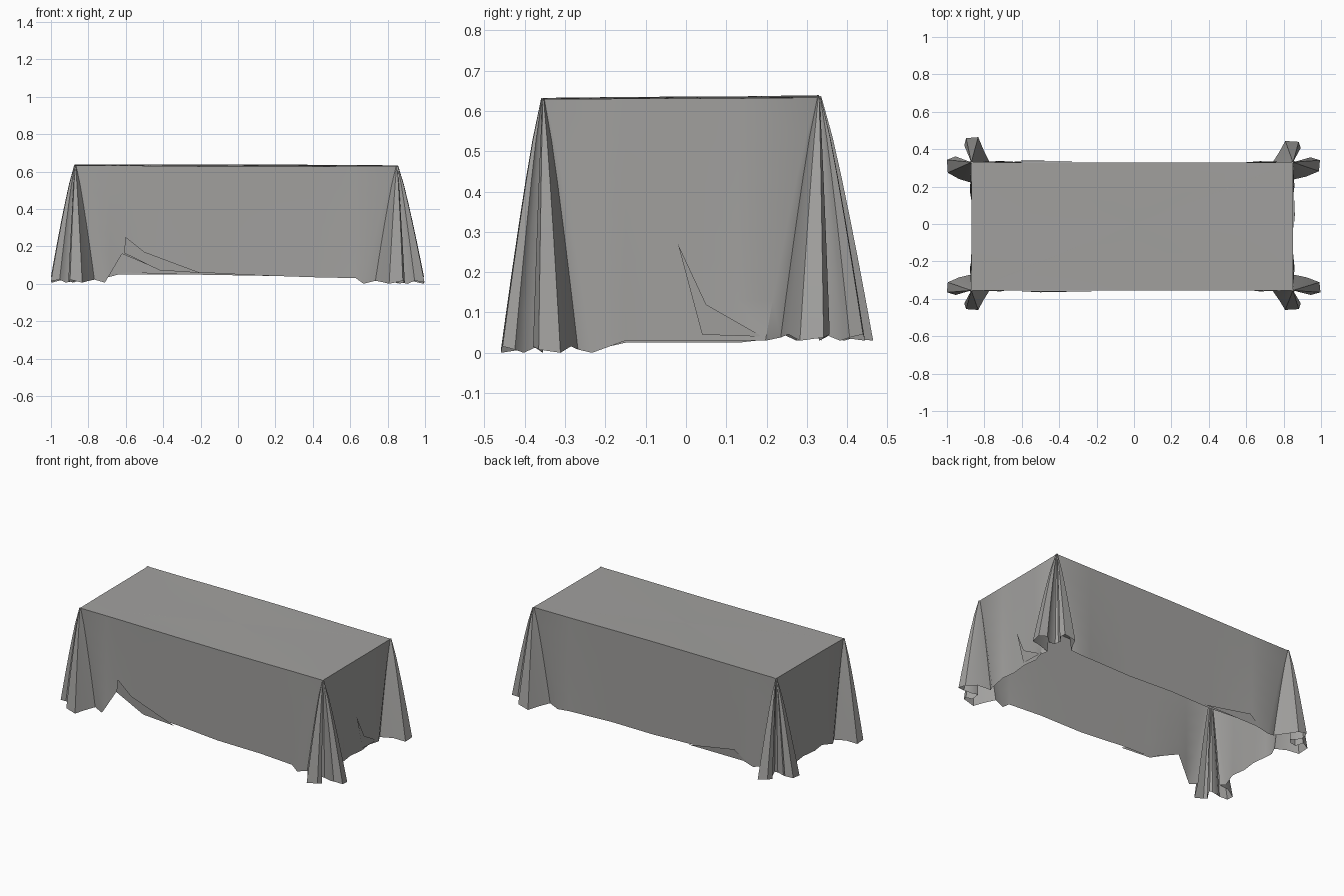
import bpy
import bmesh
import math
from mathutils import Vector

cube = bpy.data.objects.get("Cube")
if cube:
    bpy.data.objects.remove(cube, do_unlink=True)

grey = bpy.data.materials.new("grey_cloth")
grey.use_nodes = True
colour = (0.36, 0.355, 0.345, 1)
grey.diffuse_color = colour
grey.node_tree.nodes["Principled BSDF"].inputs["Base Color"].default_value = colour

LEFT, RIGHT, FRONT, BACK = -0.87, 0.85, -0.355, 0.33

# Hanging pleats of one corner at the hem, outward from the corner
PLEATS = [(0.008, -0.14), (-0.01, -0.10), (0.07, -0.08), (0.135, -0.05),
          (0.14, 0.012), (0.09, 0.028), (0.055, 0.0), (0.012, 0.0),
          (0.0, 0.014), (0.012, 0.055), (0.04, 0.08), (0.03, 0.115),
          (-0.04, 0.12), (-0.07, 0.06), (-0.11, -0.008), (-0.17, 0.006)]


def top_z(x, y):
    """Slightly uneven table top."""
    return 0.633 + 0.012 * y - 0.002 * x + 0.002 * math.sin(4 * x + 5 * y)


def corner(x, y, su, sv, hem):
    """Stations (top, bottom, hem height) around one corner, anticlockwise."""
    sx, sy = math.copysign(1, x), math.copysign(1, y)
    stations = []
    for i, (u, v) in enumerate(PLEATS):
        offset = Vector((sx * u * su, sy * v * sv))
        c = Vector((x, y))
        stations.append((c + offset * 0.04, c + offset, hem + 0.008 * (i % 3)))
    return stations if sx * sy > 0 else stations[::-1]


def wall(points, inward):
    """Stations along a straight side; every second one sways inward."""
    stations = []
    for i, (x, y, hem) in enumerate(points):
        p = Vector((x, y))
        stations.append((p, p + Vector(inward) * 0.012 * (i % 2), hem))
    return stations


back_hem = [(0.6, 0.035), (0.3, 0.04), (0, 0.045), (-0.3, 0.05), (-0.6, 0.06)]
front_hem = [(-0.685, 0.05), (-0.62, 0.16), (-0.42, 0.075), (-0.2, 0.06),
             (0.1, 0.045), (0.4, 0.035), (0.63, 0.03)]
side_y = [-0.15, -0.06, 0.04, 0.13]

stations = (
    corner(RIGHT, BACK, 1.03, 0.95, 0.03)
    + wall([(x, BACK, z) for x, z in back_hem], (0, -1))
    + corner(LEFT, BACK, 0.93, 1.12, 0.03)
    + wall([(LEFT, y, 0.025) for y in reversed(side_y)], (1, 0))
    + corner(LEFT, FRONT, 0.93, 0.87, 0.006)
    + wall([(x, FRONT, z) for x, z in front_hem], (0, 1))
    + corner(RIGHT, FRONT, 1.05, 0.87, 0.0)
    + wall([(RIGHT, y, 0.03) for y in side_y], (-1, 0)))


def finish(bm, name):
    mesh = bpy.data.meshes.new(name)
    bm.to_mesh(mesh)
    bm.free()
    mesh.materials.append(grey)
    obj = bpy.data.objects.new(name, mesh)
    bpy.context.collection.objects.link(obj)
    bpy.ops.object.select_all(action="DESELECT")
    obj.select_set(True)
    bpy.context.view_layer.objects.active = obj
    bpy.ops.object.shade_smooth_by_angle(angle=math.radians(40))
    return obj


# Draped cloth: the sides are lofted from table edge to hem
bm = bmesh.new()
rings = []
LEVELS = 6
for k in range(LEVELS + 1):
    t = k / LEVELS
    ring = []
    for top, bottom, hem in stations:
        p = top.lerp(bottom, t ** 0.85)
        z = top_z(*top) * (1 - t) + hem * t
        ring.append(bm.verts.new((p.x, p.y, z)))
    rings.append(ring)

# Cloth top: shrinking rings around the middle
inner = []
for scale in (0.95, 0.5):
    ring = [bm.verts.new((top.x * scale, top.y * scale,
                          top_z(top.x * scale, top.y * scale)))
            for top, bottom, hem in stations]
    inner.append(ring)
rings = inner[::-1] + rings

n = len(stations)
for upper, lower in zip(rings, rings[1:]):
    for i in range(n):
        j = (i + 1) % n
        bm.faces.new((upper[i], lower[i], lower[j], upper[j]))
centre = bm.verts.new((0, 0, top_z(0, 0)))
for i in range(n):
    bm.faces.new((centre, rings[0][i], rings[0][(i + 1) % n]))
finish(bm, "tablecloth")


# Turned-up creases lying against the hem
def hem_fold(name, outline):
    bm = bmesh.new()
    bm.faces.new([bm.verts.new(p) for p in outline])
    finish(bm, name)


y = FRONT - 0.004
hem_fold("front_hem_fold", [(-0.6, y, 0.25), (-0.61, y, 0.165), (-0.42, y, 0.072),
                            (-0.2, y, 0.058), (-0.5, y - 0.006, 0.17)])
x = RIGHT + 0.004
hem_fold("right_hem_fold", [(x, -0.02, 0.27), (x, 0.04, 0.045), (x, 0.19, 0.04),
                            (x + 0.006, 0.05, 0.12)])
y = BACK + 0.004
hem_fold("back_hem_fold", [(-0.25, y, 0.05), (-0.66, y, 0.05),
                           (-0.58, y + 0.006, 0.11)])
